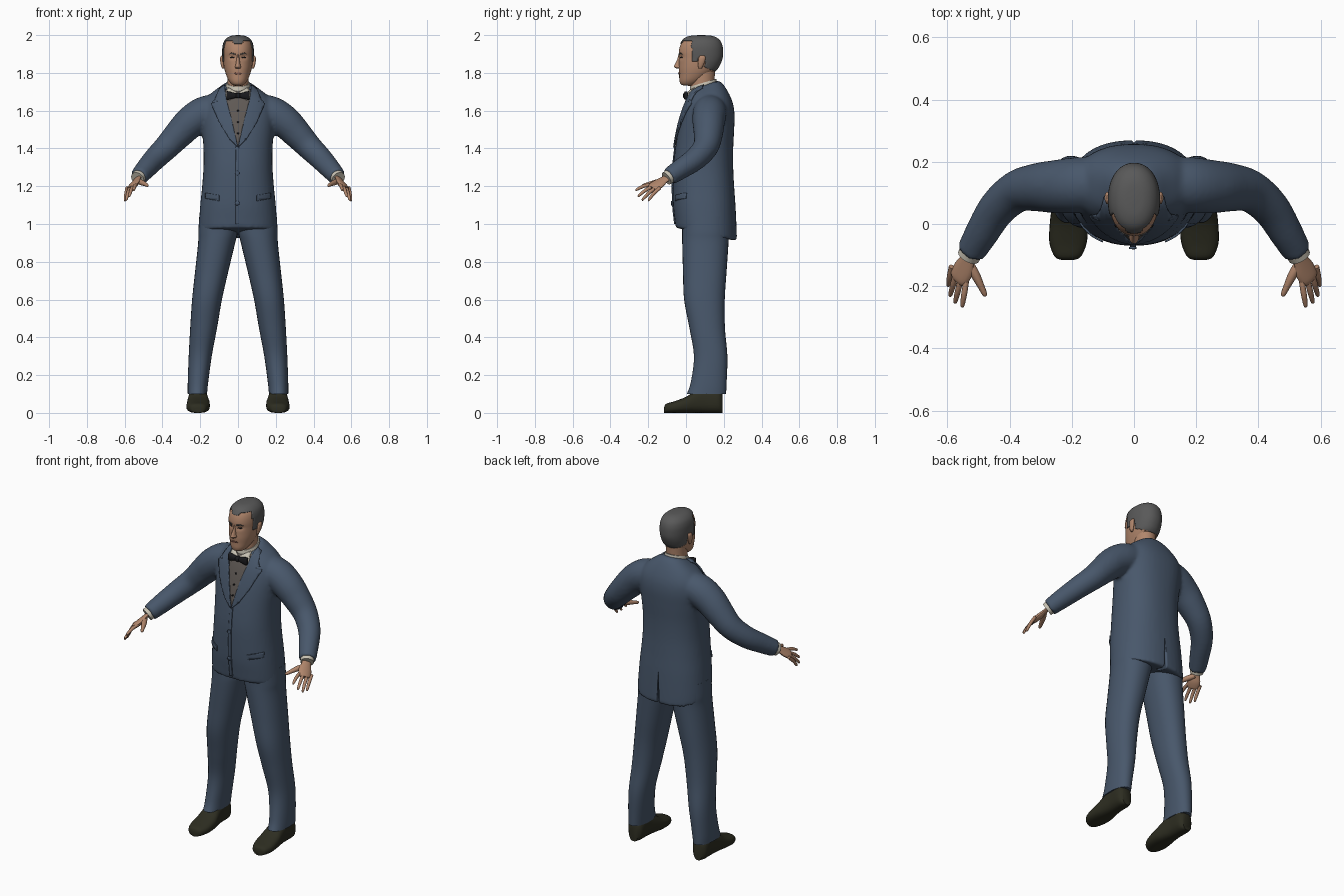
import bpy, bmesh, math
from mathutils import Vector
from mathutils.bvhtree import BVHTree

cube = bpy.data.objects.get("Cube")
if cube:
    bpy.data.objects.remove(cube, do_unlink=True)


def material(name, r, g, b):
    m = bpy.data.materials.new(name)
    m.use_nodes = True
    m.diffuse_color = (r, g, b, 1)
    node = m.node_tree.nodes["Principled BSDF"]
    node.inputs["Base Color"].default_value = (r, g, b, 1)
    node.inputs["Roughness"].default_value = 0.8
    return m


NAVY = material("navy cloth", 0.065, 0.096, 0.147)
SKIN = material("skin", 0.44, 0.24, 0.15)
LIP = material("lip", 0.27, 0.12, 0.085)
HAIR = material("grey hair", 0.1, 0.1, 0.1)
LEATHER = material("dark leather", 0.026, 0.026, 0.015)
SHIRT = material("grey shirt", 0.115, 0.1, 0.09)
WHITE = material("collar white", 0.58, 0.54, 0.45)
BLACK = material("black", 0.01, 0.01, 0.012)


def spline(rows, steps=5):
    """Smooth rows of numbers with a Catmull-Rom curve."""
    out = []
    for i in range(len(rows) - 1):
        a, b, c, d = (rows[max(0, min(len(rows) - 1, i + k))] for k in (-1, 0, 1, 2))
        for s in range(steps):
            t = s / steps
            out.append([q + 0.5 * t * (r - p + t * (2 * p - 5 * q + 4 * r - w + t * (3 * (q - r) + w - p)))
                        for p, q, r, w in zip(a, b, c, d)])
    return out + [list(rows[-1])]


def ring(c, u, v, n=32, e=2.0):
    pts = []
    for i in range(n):
        a = 2 * math.pi * i / n
        p, q = math.cos(a), math.sin(a)
        pts.append(c + u * math.copysign(abs(p) ** (2 / e), p) + v * math.copysign(abs(q) ** (2 / e), q))
    return pts


def body(rows, e=2.0, n=32, steps=5):
    """Level rings from z, centre x, half width, front y, back y, tilt."""
    return [ring(Vector((x, (f + b) / 2, z)), Vector((w, 0, 0)),
                 Vector((0, (b - f) / 2, t * (b - f) / 2)), n, e)
            for z, x, w, f, b, t in spline(rows, steps)]


def tube(rows, side=(0, 0, 1), flat=1.0, n=16, steps=4):
    """Rings across a path of x, y, z, radius."""
    rows = spline(rows, steps)
    pts = [Vector(r[:3]) for r in rows]
    out = []
    for i, r in enumerate(rows):
        tan = (pts[min(i + 1, len(pts) - 1)] - pts[max(i - 1, 0)]).normalized()
        u = Vector(side)
        u = (u - tan * u.dot(tan)).normalized()
        out.append(ring(pts[i], u * r[3], tan.cross(u) * r[3] * flat, n))
    return out


def finish(name, bm, mat, mirror=False):
    mesh = bpy.data.meshes.new(name)
    for f in bm.faces:
        f.smooth = True
    bm.to_mesh(mesh)
    bm.free()
    mesh.set_sharp_from_angle(angle=math.radians(45))
    mesh.materials.append(mat)
    ob = bpy.data.objects.new(name, mesh)
    bpy.context.collection.objects.link(ob)
    if mirror:
        ob.modifiers.new("Mirror", 'MIRROR').use_mirror_merge = False
    return ob


def loft(name, lofts, mat, mirror=False, keep=None, shape=None):
    bm = bmesh.new()
    for rings in lofts:
        loops = [[bm.verts.new(p) for p in r] for r in rings]
        n = len(loops[0])
        for a, b in zip(loops, loops[1:]):
            for i in range(n):
                bm.faces.new((a[i], a[(i + 1) % n], b[(i + 1) % n], b[i]))
        bm.faces.new(loops[0])
        bm.faces.new(loops[-1])
    if shape:
        for v in bm.verts:
            v.co = shape(v.co)
    bmesh.ops.recalc_face_normals(bm, faces=bm.faces)
    if keep:
        drop = [f for f in bm.faces if not keep(f.calc_center_median())]
        bmesh.ops.delete(bm, geom=drop, context='FACES')
    return finish(name, bm, mat, mirror)


def surface(ob):
    bpy.context.view_layer.update()
    return BVHTree.FromObject(ob, bpy.context.evaluated_depsgraph_get())


def patch(name, outline, tree, lift, mat, mirror=False, thick=0.006):
    """Thin plate with an x, z outline, laid on the front of a surface."""
    bm = bmesh.new()
    f = bm.faces.new([bm.verts.new((x, 0, z)) for x, z in outline])
    bmesh.ops.triangulate(bm, faces=[f])
    for axis in (0, 1):
        vals = [p[axis] for p in outline]
        no = (1, 0, 0) if axis == 0 else (0, 0, 1)
        for k in range(math.ceil(min(vals) / 0.015), math.ceil(max(vals) / 0.015)):
            co = Vector(no) * k * 0.015
            bmesh.ops.bisect_plane(bm, geom=bm.verts[:] + bm.edges[:] + bm.faces[:],
                                   plane_co=co, plane_no=no)
    for v in bm.verts:
        hit = tree.ray_cast(Vector((v.co.x, -2, v.co.z)), Vector((0, 1, 0)))[0]
        hit = hit or tree.find_nearest(Vector((v.co.x, -0.05, v.co.z)))[0]
        v.co.y = hit.y - lift
    bmesh.ops.recalc_face_normals(bm, faces=bm.faces)
    ob = finish(name, bm, mat, mirror)
    sol = ob.modifiers.new("Solidify", 'SOLIDIFY')
    sol.thickness, sol.offset = thick, 0
    return ob


def disc(x, z, r, rz=None):
    return [(x + r * math.cos(k * math.pi / 6), z + (rz or r) * math.sin(k * math.pi / 6)) for k in range(12)]


# Jacket: torso and sleeves fused into one smooth skin, with a back vent
torso = body([(.945, 0, .208, -.055, .27, -.22), (1.0, 0, .207, -.06, .268, -.15), (1.1, 0, .2, -.068, .262, 0),
              (1.2, 0, .19, -.07, .255, 0), (1.3, 0, .183, -.068, .25, 0), (1.4, 0, .183, -.057, .25, 0),
              (1.5, 0, .19, -.04, .255, 0), (1.58, 0, .195, -.02, .257, 0), (1.64, 0, .185, 0, .248, 0),
              (1.685, 0, .15, .015, .225, .1), (1.72, 0, .1, .02, .195, .25), (1.735, 0, .075, .03, .17, .35)], 2.3, 40)
arm = [(.1, .13, 1.605, .085), (.18, .125, 1.585, .09), (.25, .12, 1.54, .086), (.31, .118, 1.48, .078),
       (.375, .105, 1.41, .068), (.44, .05, 1.345, .061), (.49, -.03, 1.29, .054), (.525, -.09, 1.25, .047)]
sleeves = [tube([(s * x, y, z, r) for x, y, z, r in arm], (0, 1, 0), n=24) for s in (1, -1)]
jacket = loft("jacket", [torso] + sleeves, NAVY)
rm = jacket.modifiers.new("Remesh", 'REMESH')
rm.mode, rm.voxel_size, rm.use_smooth_shade = 'VOXEL', 0.01, True
sm = jacket.modifiers.new("Smooth", 'SMOOTH')
sm.iterations = 4
wedge = [[Vector((0, y, 1.1)), Vector((.013, y, .86)), Vector((-.013, y, .86))] for y in (.2, .34)]
cutter = loft("vent_cutter", [wedge], NAVY)
cutter.hide_render = True
cut = jacket.modifiers.new("Vent", 'BOOLEAN')
cut.operation, cut.object = 'DIFFERENCE', cutter
bpy.context.view_layer.update()
baked = bpy.data.meshes.new_from_object(jacket.evaluated_get(bpy.context.evaluated_depsgraph_get()))
jacket.modifiers.clear()
jacket.data = baked
bpy.data.objects.remove(cutter, do_unlink=True)
cloth = surface(jacket)

# Shirt front, lapels, collar points, pockets and buttons
patch("shirt_front", [(0, 1.41), (.065, 1.66), (.07, 1.71), (-.07, 1.71), (-.065, 1.66)], cloth, .003, SHIRT)
patch("lapel", [(.0, 1.405), (.035, 1.56), (.062, 1.66), (.07, 1.735), (.095, 1.72), (.122, 1.66),
                (.108, 1.648), (.142, 1.637), (.095, 1.53), (.045, 1.45)], cloth, .008, NAVY, True, .009)
patch("collar_point", [(.008, 1.695), (.055, 1.725), (.066, 1.675), (.045, 1.655)], cloth, .009, WHITE, True)
patch("front_edge", [(-.012, 1.0), (.006, 1.0), (.006, 1.41), (-.012, 1.41)], cloth, .003, NAVY)
patch("pocket_flap", [(.1, 1.122), (.172, 1.135), (.172, 1.165), (.1, 1.152)], cloth, .004, NAVY, True)
for z in (1.27, 1.11):
    patch("jacket_button", disc(-.004, z, .012), cloth, .009, NAVY)
for z in (1.48, 1.54, 1.6):
    patch("shirt_button", disc(0, z, .005), cloth, .007, BLACK)

# Shirt collar and bow tie
loft("shirt_collar", [body([(1.69, 0, .074, .012, .168, .35), (1.72, 0, .067, .018, .164, .35),
                            (1.748, 0, .061, .022, .16, .3)])], WHITE)
wing = [ring(Vector((x, .0, 1.68)), Vector((0, d, 0)), Vector((0, 0, h)), 16, 2.5) for x, h, d in
        spline([(0, .009, .01), (.025, .016, .012), (.055, .023, .012), (.062, .018, .007)])]
loft("bow_wing", [wing], BLACK, True)
loft("bow_knot", [body([(1.667, 0, .008, -.01, .01, 0), (1.672, 0, .013, -.016, .012, 0),
                        (1.688, 0, .013, -.016, .012, 0), (1.693, 0, .008, -.01, .01, 0)], 2.5, 16)], BLACK)

# Trousers
loft("trouser_leg", [body([(1.04, .105, .1, -.02, .225, 0), (.96, .106, .104, -.02, .228, 0),
                           (.9, .113, .098, -.02, .225, 0), (.75, .139, .088, -.016, .215, 0),
                           (.6, .164, .079, -.01, .205, 0), (.45, .182, .071, .018, .206, 0),
                           (.3, .2, .061, .042, .219, 0), (.16, .212, .054, .025, .215, 0),
                           (.1, .215, .051, .004, .212, 0)], 2.2)], NAVY, True)

# Shoes
shoe = [ring(Vector((x, y, h / 2)), Vector((w, 0, 0)), Vector((0, 0, h / 2)), 24, 2.6) for y, x, w, h in
        spline([(-.116, .213, .018, .03), (-.105, .213, .042, .048), (-.06, .212, .06, .062), (0, .21, .061, .085),
                (.045, .211, .055, .115), (.1, .213, .048, .135), (.17, .214, .046, .13), (.194, .214, .028, .1)])]
loft("shoe", [shoe], LEATHER, True)

# Shirt cuffs, hands and fingers
loft("shirt_cuff", [tube([(.515, -.073, 1.262, .038), (.532, -.104, 1.241, .037)], n=20)], WHITE, True)
across = Vector((.045, .04, -.025))
loft("palm", [tube([(.52, -.08, 1.256, .024), (.535, -.115, 1.235, .027), (.548, -.145, 1.213, .037),
                    (.562, -.172, 1.196, .036), (.567, -.181, 1.189, .028)], across, .42)], SKIN, True)
index, pinky = Vector((.54, -.187, 1.206)), Vector((.588, -.145, 1.183))
tips = [(.553, -.268, 1.178), (.576, -.255, 1.145), (.592, -.233, 1.125), (.598, -.2, 1.122)]
fingers = []
for k, tip in enumerate(tips):
    base, tip = index.lerp(pinky, k / 3), Vector(tip)
    stops = [(-.15, 0, .009), (.45, .007, .0095), (.85, .003, .0075), (.97, 0, .005), (1, 0, .002)]
    fingers.append(tube([(*(base.lerp(tip, t) + Vector((0, 0, up))), r) for t, up, r in stops], across, n=12))
fingers.append(tube([(.535, -.12, 1.228, .014), (.512, -.16, 1.22, .015), (.492, -.2, 1.211, .011),
                     (.48, -.226, 1.204, .008), (.477, -.232, 1.202, .003)], across, n=12))
loft("fingers", fingers, SKIN, True)

# Neck and head
loft("neck", [body([(1.67, 0, .06, .025, .155, 0), (1.74, 0, .056, .025, .15, 0), (1.82, 0, .058, .03, .155, 0)])], SKIN)
skull = [(1.733, 0, .018, -.018, .02, -.1), (1.74, 0, .034, -.029, .05, -.05), (1.76, 0, .05, -.035, .09, 0),
         (1.79, 0, .063, -.036, .13, 0), (1.82, 0, .072, -.038, .163, 0), (1.85, 0, .077, -.037, .18, 0),
         (1.88, 0, .079, -.037, .19, 0), (1.91, 0, .08, -.038, .192, 0), (1.94, 0, .078, -.032, .189, 0),
         (1.965, 0, .07, -.02, .179, 0), (1.983, 0, .054, -.002, .16, 0), (1.993, 0, .033, .027, .132, 0),
         (1.996, 0, .008, .065, .095, 0)]


def sockets(p):
    dent = math.exp(-((abs(p.x) - .031) / .015) ** 2 - ((p.z - 1.885) / .013) ** 2)
    return p + Vector((0, .009 * dent if p.y < .03 else 0, 0))


def hairy(p):
    x = abs(p.x)
    if p.y < .03:
        return p.z > (1.955 if x < .025 else 1.97)
    if p.y < .065:
        return p.z > 1.86
    if p.y < .1:
        return p.z > 1.88
    return p.z > 1.83 - .4 * (p.y - .1)


head = loft("head", [body(skull, 2.15, 48, 6)], SKIN, shape=sockets)
grow = Vector((0, .078, 1.85))
hair = loft("hair", [body(skull, 2.15, 72, 8)], HAIR, keep=hairy,
            shape=lambda p: Vector((p.x * 1.05, grow.y + (p.y - grow.y) * 1.04, grow.z + (p.z - grow.z) * 1.025)))
shell = hair.modifiers.new("Solidify", 'SOLIDIFY')
shell.thickness, shell.offset = .004, -1

# Face: nose, ears, brows, eyes and mouth
loft("nose", [body([(1.9, 0, .006, -.039, -.01, 0), (1.87, 0, .009, -.047, -.01, 0), (1.842, 0, .013, -.061, -.01, 0),
                    (1.832, 0, .017, -.063, -.01, 0), (1.824, 0, .012, -.052, -.01, 0)], 2, 20)], SKIN)
loft("ear", [body([(1.822, .078, .005, .068, .082, 0), (1.835, .081, .008, .064, .09, 0),
                   (1.86, .085, .009, .064, .1, 0), (1.882, .086, .008, .068, .103, 0),
                   (1.892, .083, .004, .076, .096, 0)], 2, 16)], SKIN, True)
face = surface(head)
patch("eye", disc(.031, 1.882, .012, .0035), face, .001, BLACK, True, .003)
patch("eyebrow", [(.014, 1.896), (.035, 1.902), (.05, 1.897), (.035, 1.907), (.014, 1.902)], face, .002, HAIR, True, .004)
patch("mouth", disc(0, 1.797, .023, .005), face, .002, LIP, False, .005)
